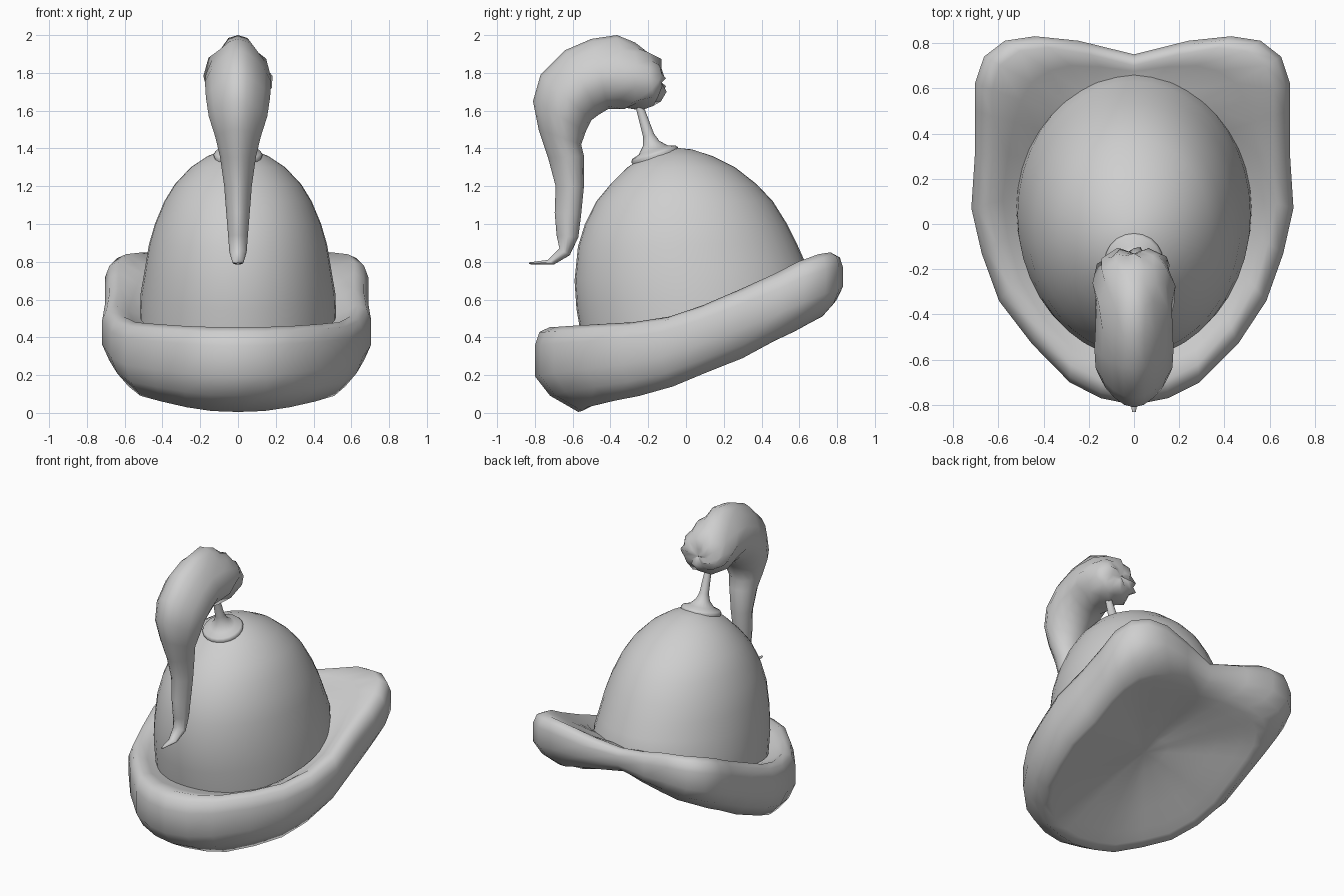
import bpy, math, random
from mathutils import Vector, Matrix

if "Cube" in bpy.data.objects:
    bpy.data.objects.remove(bpy.data.objects["Cube"])

random.seed(4)
grey = bpy.data.materials.new("plain_grey")
grey.diffuse_color = (0.62, 0.62, 0.62, 1)
grey.use_nodes = True
grey.node_tree.nodes["Principled BSDF"].inputs["Base Color"].default_value = grey.diffuse_color


def make(name, verts, faces, angle=50):
    me = bpy.data.meshes.new(name)
    me.from_pydata([tuple(v) for v in verts], [], faces)
    me.materials.append(grey)
    ob = bpy.data.objects.new(name, me)
    bpy.context.collection.objects.link(ob)
    bpy.ops.object.select_all(action='DESELECT')
    ob.select_set(True)
    bpy.context.view_layer.objects.active = ob
    bpy.ops.object.mode_set(mode='EDIT')
    bpy.ops.mesh.select_all(action='SELECT')
    bpy.ops.mesh.normals_make_consistent(inside=False)
    bpy.ops.object.mode_set(mode='OBJECT')
    bpy.ops.object.shade_smooth_by_angle(angle=math.radians(angle))
    return ob


def bridge(rings):
    """Join equal closed rings of points with quads."""
    n = len(rings[0])
    verts = [p for r in rings for p in r]
    faces = [(i * n + j, i * n + (j + 1) % n, (i + 1) * n + (j + 1) % n, (i + 1) * n + j)
             for i in range(len(rings) - 1) for j in range(n)]
    return verts, faces


def fan(verts, faces, start, n, tip):
    verts.append(tip)
    faces += [(start + j, start + (j + 1) % n, len(verts) - 1) for j in range(n)]


def oval_rings(sections, n, ridge=0):
    """Ovals from (y, z) of one edge, (y, z) of the other edge, and half width in x.
    ridge narrows the oval toward its first edge."""
    rings = []
    for y0, z0, y1, z1, w in sections:
        a, b = Vector((0, y0, z0)), Vector((0, y1, z1))
        mid, half = (a + b) / 2, (a - b) / 2
        rings.append([mid + half * math.cos(t)
                      + Vector((w * math.sin(t) * (1 - ridge * max(0, math.cos(t))), 0, 0))
                      for t in (2 * math.pi * j / n for j in range(n))])
    return rings


# Dome: front edge, back edge, half width
dome = [(-.55, .38, .67, .64, .52), (-.58, .55, .66, .72, .515), (-.59, .70, .63, .80, .495),
        (-.572, .88, .585, .90, .472), (-.535, 1.0, .535, 1.0, .44), (-.475, 1.12, .46, 1.12, .39),
        (-.40, 1.21, .375, 1.21, .335), (-.31, 1.30, .26, 1.30, .25),
        (-.22, 1.36, .14, 1.36, .16), (-.12, 1.395, .03, 1.395, .07)]
v, f = bridge(oval_rings(dome, 40))
fan(v, f, len(v) - 40, 40, Vector((0, -.05, 1.403)))
make("dome", v, f)

# Plume holder: turned profile tilted to stand on the dome
profile = [(.125, -.02), (.13, .002), (.12, .016), (.08, .028), (.045, .065),
           (.03, .11), (.02, .28), (.018, .38)]
place = Matrix.Translation((0, -.165, 1.365)) @ Matrix.Rotation(math.atan2(.3, .95), 4, 'X')
rings = [[place @ Vector((r * math.cos(2 * math.pi * j / 20), r * math.sin(2 * math.pi * j / 20), h))
          for j in range(20)] for r, h in profile]
v, f = bridge(rings)
make("plume_holder", v, f)

# Plume: outer edge, inner edge, half width, from ragged head to curled tip
plume = [(-.12, 1.80, -.12, 1.70, .07), (-.145, 1.86, -.14, 1.655, .13), (-.19, 1.91, -.19, 1.63, .16),
         (-.26, 1.95, -.26, 1.615, .17), (-.36, 1.985, -.34, 1.615, .17),
         (-.50, 1.98, -.41, 1.61, .17), (-.64, 1.92, -.46, 1.58, .175),
         (-.77, 1.79, -.50, 1.55, .17), (-.81, 1.65, -.53, 1.49, .155),
         (-.78, 1.50, -.555, 1.42, .12), (-.73, 1.35, -.54, 1.36, .095),
         (-.69, 1.20, -.54, 1.20, .073), (-.695, 1.06, -.555, 1.05, .062),
         (-.685, .94, -.57, .93, .052), (-.67, .87, -.615, .835, .046),
         (-.73, .81, -.70, .785, .03), (-.83, .797, -.83, .787, .008)]
n = 16
rings = oval_rings(plume, n, .3)
for i, ring in enumerate(rings[:5]):          # ragged tufts on the head
    mid = sum(ring, Vector()) / n
    for j in range(n):
        tuft = 1.1 if (i + j) % 2 else .95
        ring[j] = mid + (ring[j] - mid) * (tuft + random.uniform(-.04, .04))
        ring[j].y += random.uniform(-.015, .02)
        ring[j].z = max(1.595, min(ring[j].z, 1.99))
rings[4][0].z = 2.0
v, f = bridge(rings)
fan(v, f, 0, n, Vector((0, -.13, 1.75)))
fan(v, f, len(v) - 1 - n, n, Vector((0, -.832, .79)))
make("plume", v, f, 60)

# Brim, right half: outer x, y, top z, bottom z, inner x, y, z, bottom inset
stations = [(0, -.80, .455, .005, 0, -.55, .42, .23), (.15, -.77, .455, .01, .14, -.54, .42, .22),
            (.29, -.70, .46, .03, .27, -.48, .42, .18), (.46, -.53, .47, .06, .39, -.36, .43, .14),
            (.585, -.34, .48, .09, .47, -.20, .44, .12), (.66, -.13, .51, .14, .51, -.03, .47, .11),
            (.705, .07, .57, .21, .52, .12, .52, .11), (.69, .30, .66, .29, .49, .30, .58, .11),
            (.69, .50, .74, .38, .43, .42, .65, .12), (.69, .62, .80, .43, .37, .50, .69, .14),
            (.65, .74, .84, .48, .31, .55, .71, .16), (.56, .81, .85, .51, .24, .59, .72, .16),
            (.43, .83, .84, .54, .18, .62, .72, .15), (.24, .81, .79, .56, .10, .64, .73, .12),
            (0, .75, .745, .57, 0, .65, .72, .08)]
mirrored = [(-s[0] * (1.02 if s[1] > -.4 else .98), *s[1:4], -s[4], *s[5:])
            for s in reversed(stations[1:-1])]
centre = Vector((0, .1, .28))
columns = []
for ox, oy, zt, zb, ix, iy, iz, b in stations + mirrored:
    out, inn = Vector((ox, oy, 0)), Vector((ix, iy, 0))
    gap, h = (inn - out).length, zt - zb
    c = min(.08, gap * .5)

    def at(d, z):
        p = out.lerp(inn, d / gap)
        return Vector((p.x, p.y, z))
    bottom = at(b, zb)
    col = []
    for s in (.2, .4, .6, .8, .92):           # shallow hollow underside
        p = centre.lerp(bottom, s)
        p.z += .09 * (1 - s * s) ** 1.5
        col.append(p)
    col += [bottom, at(b * .35, zb + .19 * h), at(0, zb + .42 * h), at(0, zb + .78 * h),
            at(c * .3, zb + .94 * h), at(c, zt), at(c + (gap - c) * .5, zt + (iz - zt) * .6),
            at(gap, iz), at(gap + .06, iz - .02)]
    columns.append(col)
v, f = bridge([list(r) for r in zip(*columns)])
fan(v, f, 0, len(columns), centre + Vector((0, 0, .09)))
make("brim", v, f, 70)
